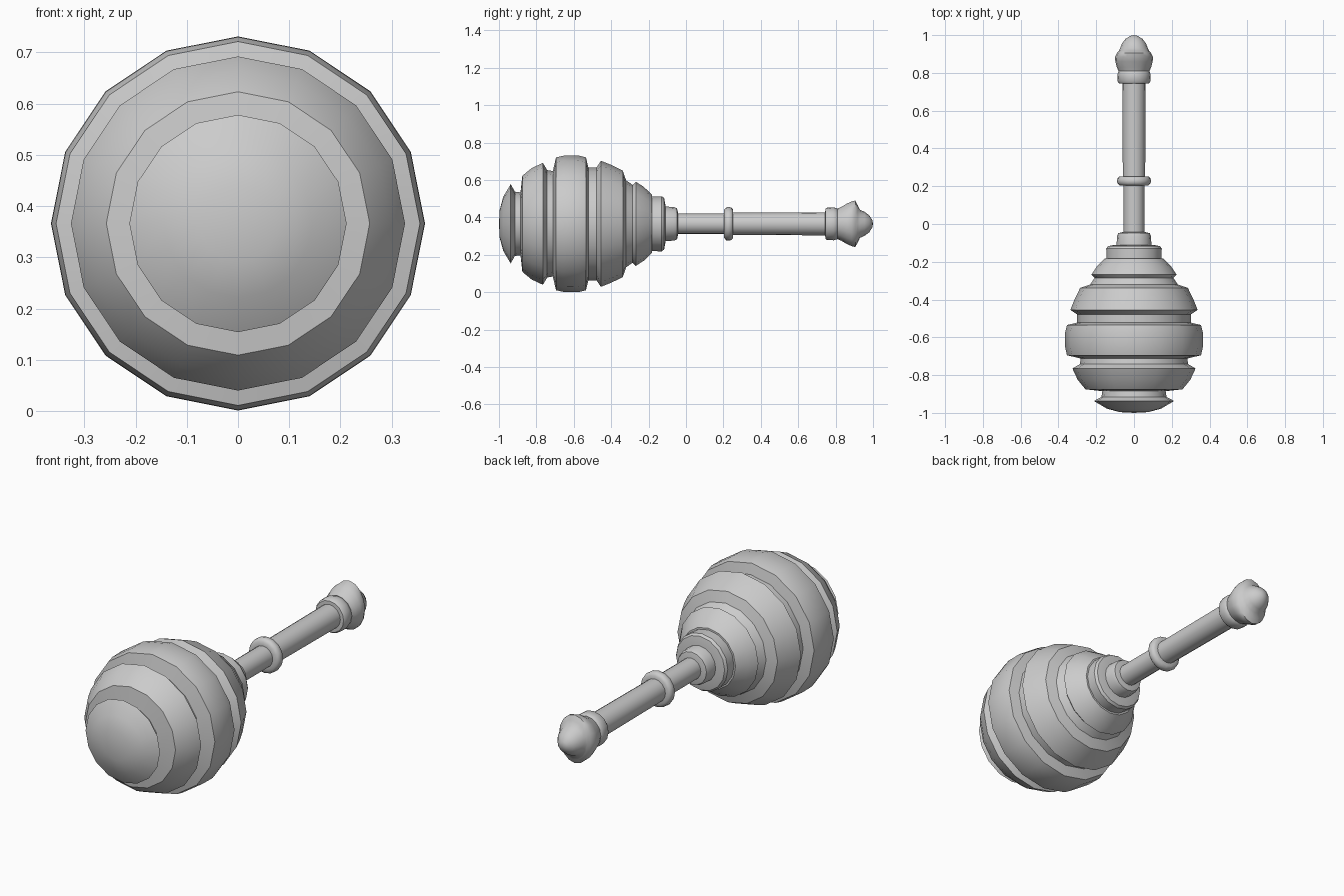
import bpy, bmesh, math

SIDES = 16
AXIS_Z = 0.366


def lathe(name, profile, sides=SIDES, angle=30):
    """Closed solid around the y axis. Points: (y, r) or (y, rx, rz)."""
    bm = bmesh.new()
    rings = []
    for p in profile:
        y, rx, rz = p[0], p[1], p[-1]
        if rx == 0:
            rings.append([bm.verts.new((0, y, AXIS_Z))])
            continue
        rings.append([bm.verts.new((rx * math.cos(2 * math.pi * i / sides), y,
                                    AXIS_Z + rz * math.sin(2 * math.pi * i / sides)))
                      for i in range(sides)])
    for a, b in zip(rings, rings[1:]):
        for i in range(sides):
            j = (i + 1) % sides
            if len(a) == 1:
                bm.faces.new((a[0], b[i], b[j]))
            elif len(b) == 1:
                bm.faces.new((a[i], a[j], b[0]))
            else:
                bm.faces.new((a[i], a[j], b[j], b[i]))
    for ring in (rings[0], rings[-1]):
        if len(ring) > 1:
            bm.faces.new(ring)
    bmesh.ops.recalc_face_normals(bm, faces=bm.faces[:])
    mesh = bpy.data.meshes.new(name)
    bm.to_mesh(mesh)
    bm.free()
    ob = bpy.data.objects.new(name, mesh)
    bpy.context.collection.objects.link(ob)
    bpy.ops.object.select_all(action='DESELECT')
    ob.select_set(True)
    bpy.context.view_layer.objects.active = ob
    bpy.ops.object.shade_smooth_by_angle(angle=math.radians(angle))
    return ob


# grooved bulb head
lathe("dipper_head", [
    (-1.0, 0), (-0.996, 0.075), (-0.977, 0.145), (-0.937, 0.212),
    (-0.915, 0.172), (-0.885, 0.168), (-0.875, 0.257),
    (-0.825, 0.298), (-0.765, 0.326), (-0.742, 0.287), (-0.712, 0.282),
    (-0.695, 0.355), (-0.655, 0.364), (-0.575, 0.365), (-0.535, 0.355),
    (-0.522, 0.302), (-0.478, 0.302), (-0.455, 0.337), (-0.4, 0.315), (-0.338, 0.285),
    (-0.32, 0.232), (-0.285, 0.208), (-0.268, 0.225),
    (-0.225, 0.197), (-0.182, 0.155), (-0.175, 0)])

# stepped collars at the neck
lathe("neck_collar_large", [(-0.2, 0.146), (-0.13, 0.147), (-0.117, 0.138), (-0.11, 0.1)])
lathe("neck_collar_small", [(-0.13, 0.093), (-0.065, 0.09), (-0.048, 0.083), (-0.042, 0.055)])

# handle, slightly thicker beyond the ring
lathe("handle_lower", [(-0.08, 0.055), (0.23, 0.055)])
lathe("handle_upper", [(0.22, 0.059), (0.78, 0.062)])
lathe("handle_ring", [(0.204, 0.055), (0.204, 0.076), (0.215, 0.088), (0.229, 0.09),
                      (0.243, 0.087), (0.252, 0.076), (0.252, 0.055)], angle=60)

# end collar and knob, taller than wide
lathe("end_collar", [(0.744, 0.055), (0.745, 0.08), (0.755, 0.087), (0.79, 0.088),
                     (0.81, 0.082), (0.82, 0.06)], angle=50)
lathe("end_knob", [(0.8, 0.078, 0.078), (0.83, 0.091, 0.09), (0.86, 0.099, 0.108),
                   (0.885, 0.1, 0.119), (0.905, 0.09, 0.124), (0.918, 0.08, 0.1),
                   (0.93, 0.074, 0.075), (0.955, 0.064, 0.064), (0.98, 0.045, 0.045),
                   (0.996, 0.02, 0.02), (1.0, 0)], angle=50)
